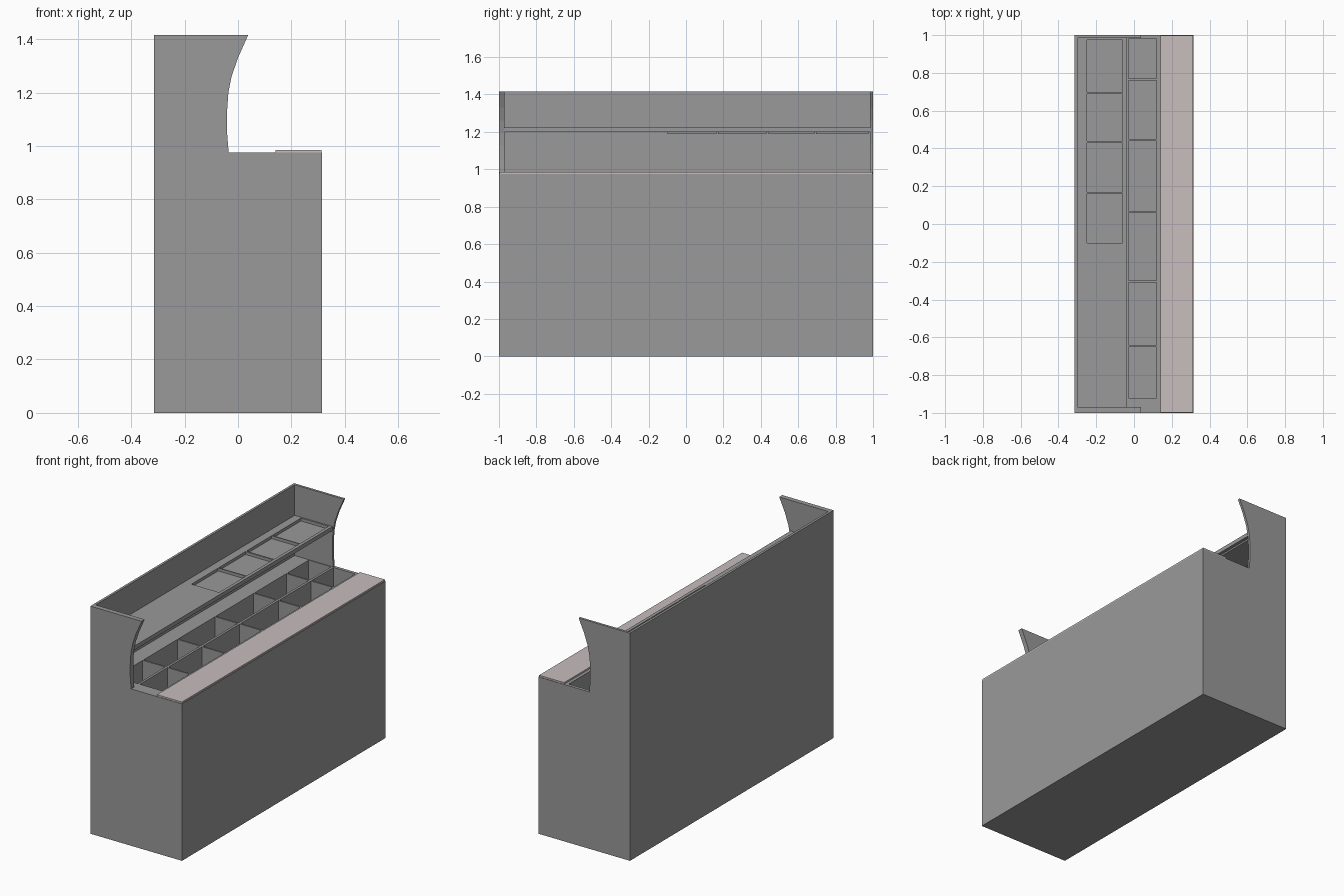
import bpy, bmesh

cube = bpy.data.objects.get("Cube")
if cube:
    bpy.data.objects.remove(cube, do_unlink=True)


def material(name, rgb):
    m = bpy.data.materials.new(name)
    m.use_nodes = True
    m.diffuse_color = (*rgb, 1)
    m.node_tree.nodes["Principled BSDF"].inputs["Base Color"].default_value = (*rgb, 1)
    return m


GREY = material("plain_grey", (0.32, 0.32, 0.32))
PALE = material("pale_pinkish_grey", (0.58, 0.51, 0.51))


def finish(name, bm, mat):
    bmesh.ops.recalc_face_normals(bm, faces=bm.faces)
    mesh = bpy.data.meshes.new(name)
    bm.to_mesh(mesh)
    bm.free()
    mesh.materials.append(mat)
    ob = bpy.data.objects.new(name, mesh)
    bpy.context.collection.objects.link(ob)
    return ob


def box(name, x, y, z, mat=GREY):
    bm = bmesh.new()
    bmesh.ops.create_cube(bm, size=1)
    for v in bm.verts:
        v.co = [r[0] + (c + 0.5) * (r[1] - r[0]) for c, r in zip(v.co, (x, y, z))]
    return finish(name, bm, mat)


def pocketed_block(name, x, y, z, cols, rows, depth):
    """Block whose top has a rectangular pocket at every column/row crossing."""
    xs = sorted({*x, *(v for c in cols for v in c)})
    ys = sorted({*y, *(v for r in rows for v in r)})
    bm = bmesh.new()
    grid = [[bm.verts.new((a, b, z[1])) for b in ys] for a in xs]
    pockets = []
    for i in range(len(xs) - 1):
        for j in range(len(ys) - 1):
            f = bm.faces.new((grid[i][j], grid[i + 1][j], grid[i + 1][j + 1], grid[i][j + 1]))
            if (xs[i], xs[i + 1]) in cols and (ys[j], ys[j + 1]) in rows:
                pockets.append(f)
    # outer walls and base
    rim = [e for e in bm.edges if e.is_boundary]
    ext = bmesh.ops.extrude_edge_only(bm, edges=rim)["geom"]
    for v in ext:
        if isinstance(v, bmesh.types.BMVert):
            v.co.z = z[0]
    bmesh.ops.holes_fill(bm, edges=[e for e in bm.edges if e.is_boundary], sides=0)
    # pockets pushed down one by one
    for f in pockets:
        corners = list(f.verts)
        low = [bm.verts.new((v.co.x, v.co.y, z[1] - depth)) for v in corners]
        bm.faces.remove(f)
        bm.faces.new(low)
        for k in range(4):
            n = (k + 1) % 4
            bm.faces.new((corners[k], corners[n], low[n], low[k]))
    return finish(name, bm, GREY)


# counter body with two rows of storage bins
bin_rows = [(-0.92, -0.65), (-0.64, -0.31), (-0.30, 0.06), (0.07, 0.44),
            (0.45, 0.76), (0.77, 0.98)]
pocketed_block("counter_body", (-0.315, 0.315), (-1, 1), (0, 0.975),
               [(-0.20, -0.045), (-0.03, 0.12)], bin_rows, 0.2)

# serving ledge along the front of the counter
box("serving_ledge", (0.14, 0.312), (-0.997, 0.997), (0.975, 0.985), PALE)

# tall back board
box("back_board", (-0.315, -0.30), (-1, 1), (0.975, 1.415))

# upper shelf with shallow trays, and the tray bases under it
trays = [(-0.10, 0.162), (0.17, 0.43), (0.44, 0.688), (0.695, 0.975)]
pocketed_block("upper_shelf", (-0.30, -0.04), (-0.97, 0.985), (1.2, 1.225),
               [(-0.25, -0.06)], trays, 0.018)
for i, (a, b) in enumerate(trays):
    box(f"tray_base_{i + 1}", (-0.25, -0.06), (a, b), (1.19, 1.2))

# curved end panels
profile = [(-0.30, 0.975), (-0.035, 0.975), (-0.041, 1.05), (-0.041, 1.13),
           (-0.036, 1.2), (-0.024, 1.26), (0.0, 1.33), (0.038, 1.415), (-0.30, 1.415)]


def end_panel(name, y0, y1):
    bm = bmesh.new()
    face = bm.faces.new([bm.verts.new((px, y0, pz)) for px, pz in profile])
    out = bmesh.ops.extrude_face_region(bm, geom=[face])["geom"]
    for v in out:
        if isinstance(v, bmesh.types.BMVert):
            v.co.y = y1
    finish(name, bm, GREY)


end_panel("front_end_panel", -1, -0.97)
end_panel("rear_end_panel", 0.985, 1)
